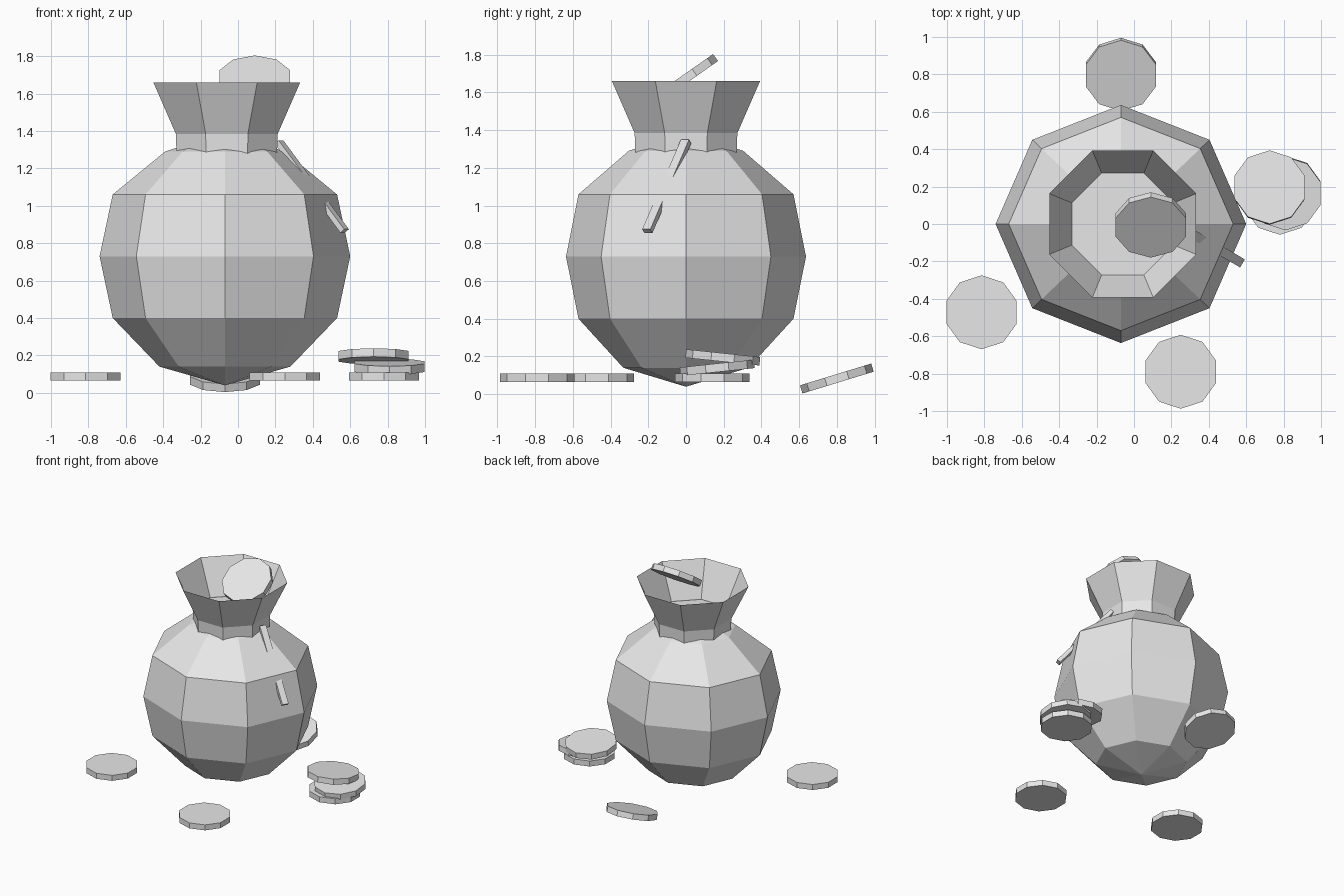
import bpy
from math import radians, sin, cos, pi
from mathutils import Vector

cube = bpy.data.objects.get("Cube")
if cube:
    bpy.data.objects.remove(cube, do_unlink=True)

grey = bpy.data.materials.new("plain grey")
grey.use_nodes = True
grey.diffuse_color = (0.8, 0.8, 0.8, 1)
grey.node_tree.nodes["Principled BSDF"].inputs["Base Color"].default_value = (0.8, 0.8, 0.8, 1)


def add_object(name, verts, faces):
    mesh = bpy.data.meshes.new(name)
    mesh.from_pydata(verts, [], faces)
    mesh.materials.append(grey)
    obj = bpy.data.objects.new(name, mesh)
    bpy.context.collection.objects.link(obj)
    return obj


def lathe(name, profile, sides, turn, depth, centre, cap_first=False, cap_last=False):
    """Stack flat-sided rings of (radius, z); depth squashes the y axis."""
    verts = [(centre + r * cos(turn + 2 * pi * i / sides),
              depth * r * sin(turn + 2 * pi * i / sides), z)
             for r, z in profile for i in range(sides)]
    faces = []
    for ring in range(len(profile) - 1):
        a, b = ring * sides, (ring + 1) * sides
        faces += [(a + i, a + (i + 1) % sides, b + (i + 1) % sides, b + i)
                  for i in range(sides)]
    if cap_first:
        faces.append(tuple(reversed(range(sides))))
    if cap_last:
        faces.append(tuple(range(len(verts) - sides, len(verts))))
    return add_object(name, verts, faces)


# Round sack body, closed by a near-point at the bottom
lathe("sack_body",
      [(0.002, 0.04), (0.35, 0.14), (0.6, 0.4), (0.67, 0.73), (0.6, 1.06),
       (0.32, 1.29), (0.2, 1.33)],
      8, 0, 0.95, -0.07, cap_first=True, cap_last=True)

# Gathered neck and flared mouth, a single sheet of cloth
lathe("sack_mouth", [(0.29, 1.26), (0.295, 1.385), (0.425, 1.66)],
      8, pi / 8, 1, -0.06)
# Closed floor seen inside the mouth
lathe("mouth_floor", [(0.29, 1.37), (0.294, 1.38)], 8, pi / 8, 1, -0.06, cap_last=True)

# Loose tie string, a straight bar that dips through the body
start, end = Vector((0.22, 0.0, 1.34)), Vector((0.57, -0.205, 0.865))
bpy.ops.mesh.primitive_cube_add(size=1, location=(start + end) / 2)
string = bpy.context.object
string.name = "tie_string"
string.data.materials.append(grey)
string.rotation_mode = 'QUATERNION'
string.rotation_quaternion = (end - start).to_track_quat('Z', 'Y')
string.scale = (0.05, 0.03, (end - start).length)


# Ten-sided coins: name, centre, tilt about x in degrees
coins = [
    ("coin_right", (-0.815, -0.472, 0.087), 0),
    ("coin_front", (0.25, -0.79, 0.087), 0),
    ("coin_stack_bottom", (0.78, 0.14, 0.087), 0),
    ("coin_stack_middle", (0.81, 0.165, 0.14), 6),
    ("coin_stack_top", (0.725, 0.195, 0.195), -6),
    ("coin_back", (-0.07, 0.8, 0.083), 17),
    ("coin_mouth", (0.09, -0.005, 1.672), 35),
]
for name, centre, tilt in coins:
    coin = lathe(name, [(0.1975, -0.0225), (0.1975, 0.0225)], 10, pi / 2, 1, 0,
                 cap_first=True, cap_last=True)
    coin.location = centre
    coin.rotation_euler.x = radians(tilt)
